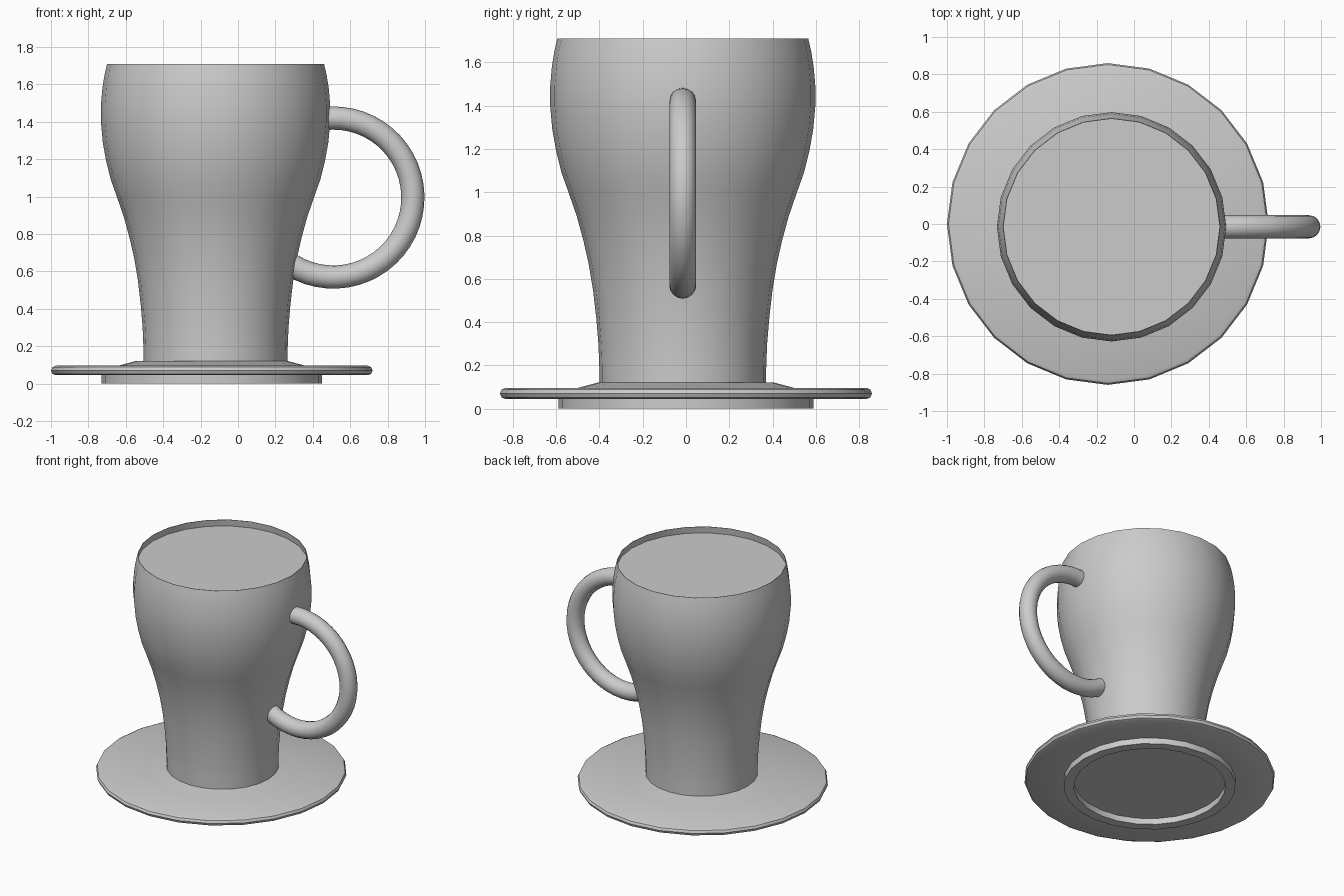
import bpy, bmesh, math
from mathutils import Vector

if "Cube" in bpy.data.objects:
    bpy.data.objects.remove(bpy.data.objects["Cube"])

SIDES = 24

china = bpy.data.materials.new("grey_china")
china.diffuse_color = (0.6, 0.6, 0.6, 1.0)
china.use_nodes = True
china.node_tree.nodes["Principled BSDF"].inputs["Base Color"].default_value = china.diffuse_color


def finish(name, bm, angle=35):
    bmesh.ops.recalc_face_normals(bm, faces=bm.faces)
    mesh = bpy.data.meshes.new(name)
    bm.to_mesh(mesh)
    bm.free()
    mesh.materials.append(china)
    obj = bpy.data.objects.new(name, mesh)
    bpy.context.collection.objects.link(obj)
    bpy.ops.object.select_all(action='DESELECT')
    obj.select_set(True)
    bpy.context.view_layer.objects.active = obj
    bpy.ops.object.shade_smooth_by_angle(angle=math.radians(angle))
    return obj


def skin(bm, rings):
    """Bridge successive rings of points and cap both ends."""
    loops = [[bm.verts.new(p) for p in ring] for ring in rings]
    for a, b in zip(loops, loops[1:]):
        n = len(a)
        for i in range(n):
            j = (i + 1) % n
            bm.faces.new((a[i], a[j], b[j], b[i]))
    bm.faces.new(loops[0][::-1])
    bm.faces.new(loops[-1])


def lathe(name, profile, cx, cy):
    rings = []
    for r, z in profile:
        rings.append([(cx + r * math.cos(2 * math.pi * i / SIDES),
                       cy + r * math.sin(2 * math.pi * i / SIDES), z)
                      for i in range(SIDES)])
    bm = bmesh.new()
    skin(bm, rings)
    return finish(name, bm)


# Saucer: recessed foot ring, rounded rim, raised centre
lathe("saucer", [(0.52, 0.045), (0.52, 0.0), (0.59, 0.0), (0.59, 0.045),
                 (0.835, 0.045), (0.852, 0.052), (0.86, 0.07),
                 (0.852, 0.088), (0.835, 0.096), (0.50, 0.096),
                 (0.41, 0.12)], -0.14, 0.0)

# Cup: flared body, thin rim, filled just below the top
lathe("cup", [(0.385, 0.10), (0.386, 0.20), (0.39, 0.30), (0.40, 0.42),
              (0.415, 0.55), (0.435, 0.67), (0.46, 0.78), (0.49, 0.89),
              (0.528, 1.00), (0.56, 1.09), (0.585, 1.19), (0.603, 1.29),
              (0.613, 1.40), (0.613, 1.49), (0.605, 1.58), (0.594, 1.65),
              (0.580, 1.71), (0.577, 1.71), (0.583, 1.66)], -0.12, -0.015)

# Handle: round tube along an arc, ends sunk into the cup wall
centre, arc_r, tube_r = Vector((0.51, -0.015, 0.995)), 0.425, 0.062
rings = []
for k in range(33):
    t = math.radians(-122 + (98 + 122) * k / 32)
    out = Vector((math.cos(t), 0, math.sin(t)))
    rings.append([centre + out * arc_r
                  + out * tube_r * math.cos(2 * math.pi * i / 16)
                  + Vector((0, tube_r * math.sin(2 * math.pi * i / 16), 0))
                  for i in range(16)])
bm = bmesh.new()
skin(bm, rings)
finish("handle", bm)
